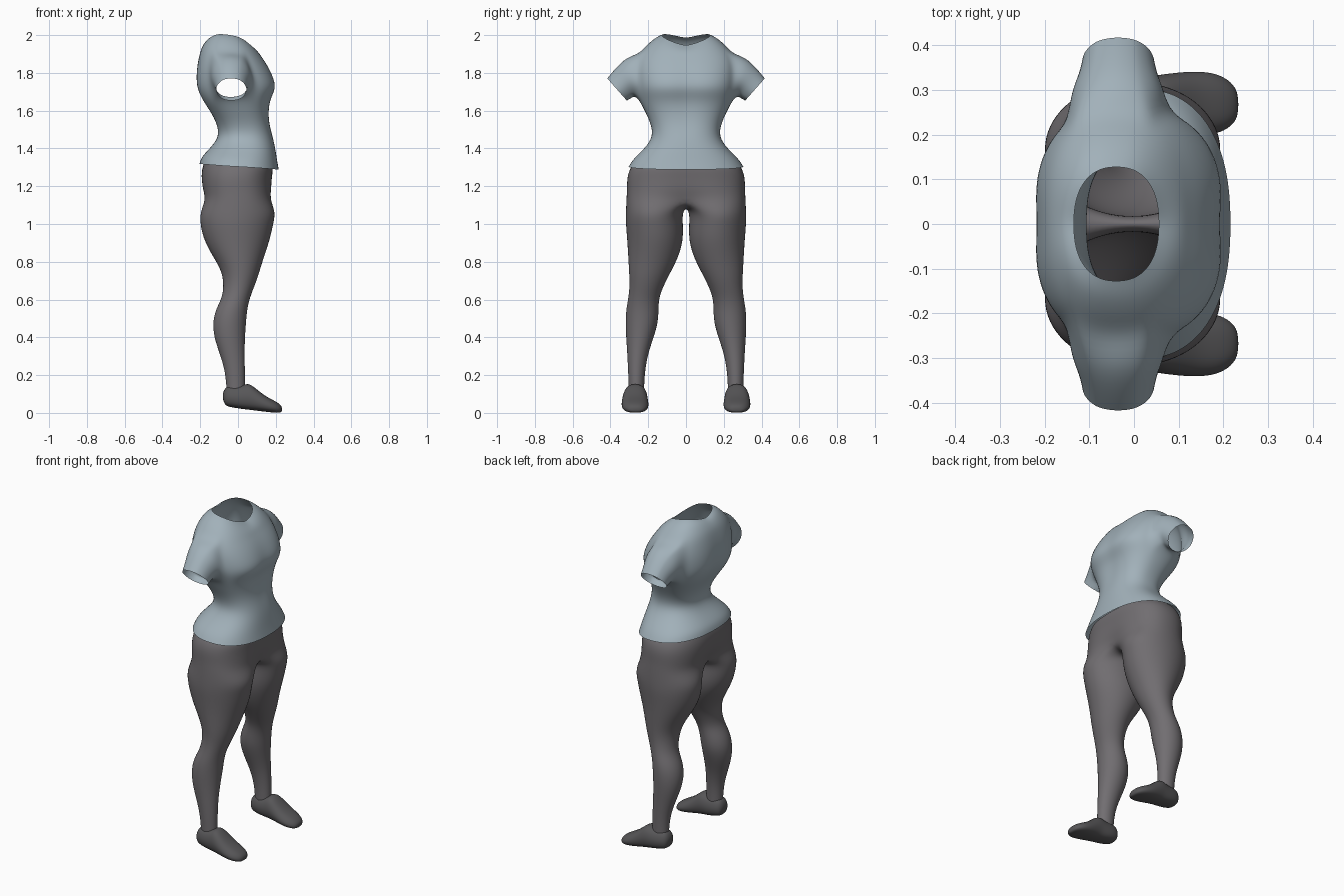
import bpy, bmesh
from math import sin, cos, pi, radians, atan2, copysign

cube = bpy.data.objects.get("Cube")
if cube:
    bpy.data.objects.remove(cube, do_unlink=True)


def material(name, rgb):
    m = bpy.data.materials.new(name)
    m.use_nodes = True
    m.diffuse_color = (*rgb, 1)
    m.node_tree.nodes["Principled BSDF"].inputs["Base Color"].default_value = (*rgb, 1)
    return m


blue_grey = material("blue grey cloth", (0.36, 0.44, 0.49))
warm_grey = material("warm grey cloth", (0.165, 0.155, 0.165))
dark_grey = material("dark grey leather", (0.095, 0.093, 0.097))


def finish(bm, name, mat, levels=2):
    """Turn a half mesh (y >= 0) into a mirrored, smooth object."""
    bmesh.ops.recalc_face_normals(bm, faces=bm.faces)
    mesh = bpy.data.meshes.new(name)
    bm.to_mesh(mesh)
    bm.free()
    mesh.materials.append(mat)
    for p in mesh.polygons:
        p.use_smooth = True
    ob = bpy.data.objects.new(name, mesh)
    bpy.context.collection.objects.link(ob)
    mirror = ob.modifiers.new("mirror", 'MIRROR')
    mirror.use_axis = (False, True, False)
    mirror.use_clip = True
    sub = ob.modifiers.new("smooth", 'SUBSURF')
    sub.levels = sub.render_levels = levels
    return ob


def power(v, e):
    return copysign(abs(v) ** e, v)


def half_ring(bm, n, z, back, front, width, tilt=0, rise=0, dent=0):
    """Half outline from the back centre round the side to the front centre."""
    cx, rx = (back + front) / 2, (front - back) / 2
    ring = []
    for i in range(n + 1):
        t = -pi / 2 + pi * i / n
        s, c = sin(t), max(cos(t), 0)
        y = 0 if i in (0, n) else width * c ** 0.85
        inset = 1 - dent * (1 - y / width) ** 2
        ring.append(bm.verts.new((cx + rx * power(s, 0.85) * inset, y,
                                  z + tilt * s + rise * c)))
    return ring


def join(bm, a, b, closed=False):
    n = len(a)
    return [bm.faces.new((a[i], a[(i + 1) % n], b[(i + 1) % n], b[i]))
            for i in range(n if closed else n - 1)]


# Shirt body: height, back, front, half width, tilt, side rise, centre dent
bm = bmesh.new()
body = [
    (1.303, -.205, .217, .305, -.015, 0, 0),
    (1.345, -.195, .208, .28, -.01, 0, 0),
    (1.40, -.15, .198, .22, 0, 0, 0),
    (1.46, -.10, .185, .175, 0, 0, 0),
    (1.53, -.115, .17, .185, 0, 0, .04),
    (1.60, -.16, .172, .22, 0, 0, .08),
    (1.66, -.205, .185, .25, 0, 0, .1),
    (1.72, -.235, .22, .262, 0, 0, .1),
    (1.78, -.235, .20, .268, 0, 0, .08),
    (1.84, -.225, .165, .268, 0, 0, .05),
    (1.90, -.205, .13, .25, -.015, 0, .03),
    (1.93, -.185, .108, .21, -.02, .015, 0),
    (1.953, -.16, .085, .165, -.025, .03, 0),
    (1.965, -.135, .056, .128, -.02, .035, 0)]
rings = [half_ring(bm, 16, *r) for r in body]
hole = []
for k in range(len(rings) - 1):
    faces = join(bm, rings[k], rings[k + 1])
    if 6 <= k < 10:
        hole += faces[5:10]
bmesh.ops.delete(bm, geom=hole, context='FACES')

# Sleeve: walk round the armhole and carry the loop outwards
loop = (rings[6][5:11] + [r[10] for r in rings[7:10]]
        + rings[10][10:4:-1] + [r[5] for r in rings[9:6:-1]])
angles = [atan2((v.co.z - 1.78) / .12, (v.co.x + .035) / .11) for v in loop]
# top y, top z, bottom y, bottom z, centre x, half width
for ty, tz, by, bz, cx, rx in [(.315, 1.885, .275, 1.675, -.036, .108),
                               (.375, 1.825, .292, 1.662, -.035, .09),
                               (.418, 1.772, .312, 1.652, -.035, .083)]:
    new = []
    for a in angles:
        h = (sin(a) + 1) / 2
        new.append(bm.verts.new((cx + rx * cos(a), by + (ty - by) * h, bz + (tz - bz) * h)))
    join(bm, loop, new, closed=True)
    loop = new
finish(bm, "shirt", blue_grey)

# Trousers, hip part
bm = bmesh.new()
hips = [
    (1.325, -.18, .185, .275, -.01, 0, .02),
    (1.29, -.198, .192, .302, 0, 0, .03),
    (1.24, -.205, .19, .315, 0, 0, .06),
    (1.18, -.205, .195, .315, 0, 0, .12),
    (1.125, -.205, .205, .318, 0, .005, .28)]
rings = [half_ring(bm, 12, *r) for r in hips]
for a, b in zip(rings, rings[1:]):
    join(bm, a, b)

# Crotch strip splits the hips into a closed leg outline
outer = rings[-1]
front, back = outer[-1].co, outer[0].co
strip = []
for i in range(1, 6):
    f = i / 6
    x = front.x + (back.x - front.x) * f
    strip.append(bm.verts.new((x, 0, 1.12 - .035 * sin(pi * f) ** .5)))
ring = outer + strip

# Leg: height, back, front, inner y, outer y
legs = [
    (1.06, -.205, .203, .016, .321), (1.0, -.203, .19, .014, .321),
    (.93, -.188, .175, .012, .315), (.86, -.155, .152, .026, .31),
    (.79, -.11, .128, .055, .306), (.73, -.083, .11, .088, .302),
    (.67, -.078, .088, .118, .30), (.61, -.085, .064, .142, .306),
    (.55, -.118, .05, .144, .318), (.48, -.136, .044, .146, .322),
    (.40, -.128, .038, .17, .318), (.32, -.1, .036, .198, .312),
    (.24, -.074, .037, .214, .308), (.17, -.064, .038, .22, .305),
    (.10, -.06, .038, .222, .303)]
for z, b, f, yi, yo in legs:
    new = []
    for i in range(18):
        t = radians(-120 + 20 * i)
        new.append(bm.verts.new(((b + f) / 2 + (f - b) / 2 * sin(t),
                                 (yi + yo) / 2 + (yo - yi) / 2 * cos(t), z)))
    join(bm, ring, new, closed=True)
    ring = new
finish(bm, "trousers", warm_grey)

# Shoes: x, sole height, top height, centre y, half width
bm = bmesh.new()
shoe = [
    (-.083, .055, .10, .264, .03), (-.072, .042, .152, .264, .05),
    (-.03, .034, .15, .265, .06), (.02, .028, .152, .267, .063),
    (.055, .024, .168, .269, .066), (.09, .02, .142, .27, .07),
    (.14, .014, .1, .27, .074), (.185, .009, .077, .269, .07),
    (.218, .008, .058, .268, .052), (.234, .014, .04, .267, .026)]
prev = None
for x, lo, hi, yc, w in shoe:
    new = []
    for i in range(16):
        t = 2 * pi * i / 16
        up = power(sin(t), .75)
        side = w * power(cos(t), .75) * (1 - .18 * max(up, 0))
        new.append(bm.verts.new((x - .012 * up * (x < 0), yc + side,
                                 (lo + hi) / 2 + (hi - lo) / 2 * up)))
    if prev:
        join(bm, prev, new, closed=True)
    else:
        bm.faces.new(new)
    prev = new
bm.faces.new(prev)
# Heel leans forward towards the ankle, sole rests on the ground
lowest = min(v.co.z for v in bm.verts)
for v in bm.verts:
    v.co.z -= lowest
    if v.co.x < -.03:
        v.co.x += .2 * max(v.co.z - .05, 0)
finish(bm, "shoes", dark_grey)
